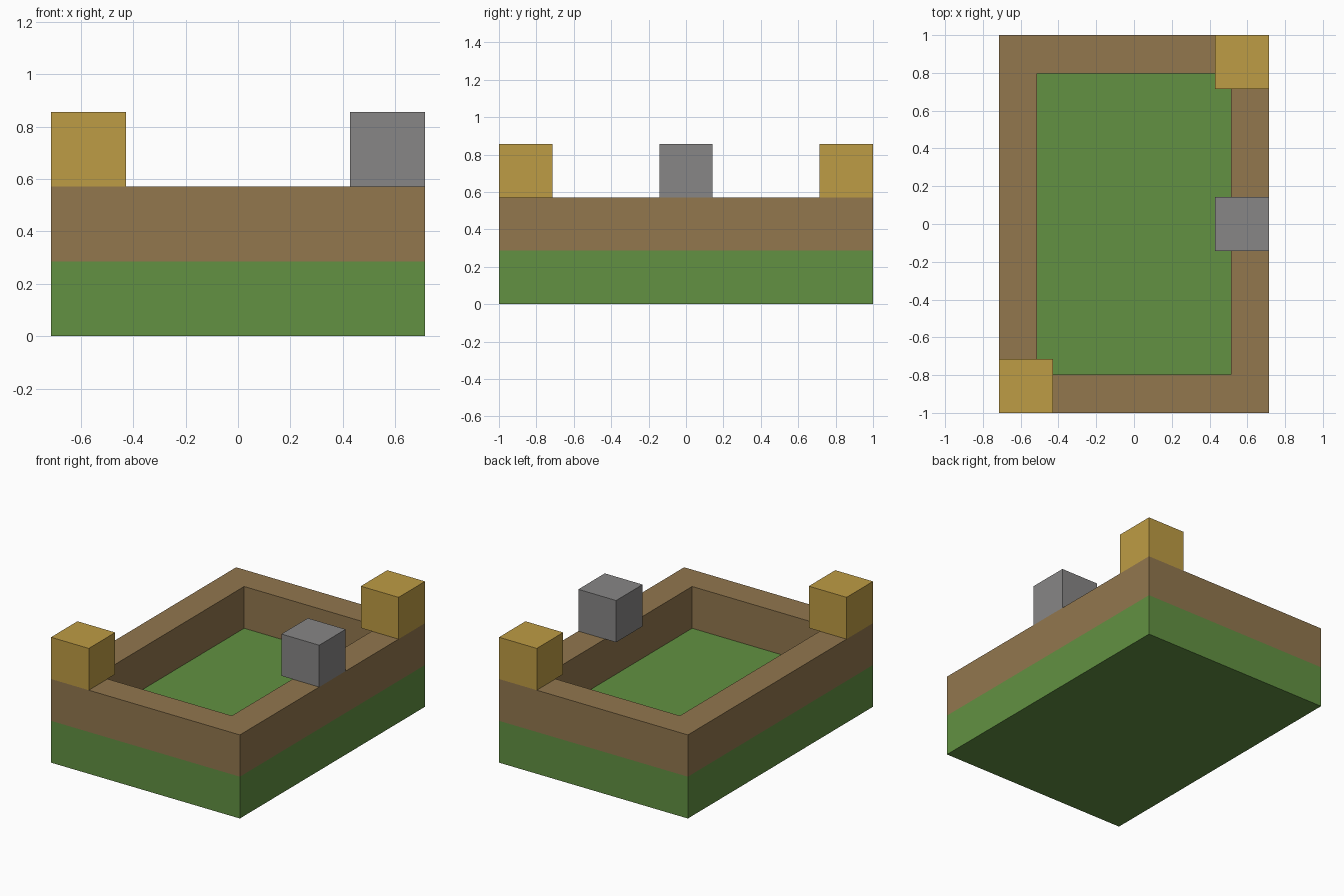
import bpy
import bmesh
from mathutils import Matrix, Vector

if "Cube" in bpy.data.objects:
    bpy.data.objects.remove(bpy.data.objects["Cube"], do_unlink=True)

U = 2 / 7  # block size: the model is 5 x 7 x 3 blocks


def material(name, color):
    mat = bpy.data.materials.new(name)
    mat.use_nodes = True
    mat.diffuse_color = (*color, 1)
    mat.node_tree.nodes["Principled BSDF"].inputs["Base Color"].default_value = (*color, 1)
    return mat


def block(name, mat, size, base, hollow=False):
    """Box of size blocks standing on base; hollow cuts a one-block-thick ring."""
    bm = bmesh.new()
    bmesh.ops.create_cube(bm, size=1)
    center = Vector(base) + Vector((0, 0, size[2] / 2))
    bmesh.ops.transform(bm, verts=bm.verts,
                        matrix=Matrix.Translation(center * U) @ Matrix.Diagonal((*[s * U for s in size], 1)))
    if hollow:
        bm.normal_update()
        caps = [f for f in bm.faces if abs(f.normal.z) > 0.9]
        bmesh.ops.inset_individual(bm, faces=caps, thickness=U)
        rims = [e for f in caps for e in f.edges]
        bmesh.ops.delete(bm, geom=caps, context="FACES_ONLY")
        bmesh.ops.bridge_loops(bm, edges=rims)
        bmesh.ops.recalc_face_normals(bm, faces=bm.faces)
    mesh = bpy.data.meshes.new(name)
    bm.to_mesh(mesh)
    bm.free()
    mesh.materials.append(mat)
    bpy.context.collection.objects.link(bpy.data.objects.new(name, mesh))


green = material("grass green", (0.122, 0.283, 0.054))
brown = material("earth brown", (0.287, 0.184, 0.076))
gold = material("gold", (0.515, 0.332, 0.058))
grey = material("stone grey", (0.242, 0.238, 0.238))

# Ground slab and the wall ring around it
block("ground_slab", green, (5, 7, 1), (0, 0, 0))
block("wall_ring", brown, (5, 7, 1), (0, 0, 1), hollow=True)

# Gold blocks on opposite corners, stone block on the side wall
for name, side in (("front_corner_block", -1), ("back_corner_block", 1)):
    block(name, gold, (1, 1, 1), (2 * side, 3 * side, 2))
block("stone_block", grey, (1, 1, 1), (2, 0, 2))
